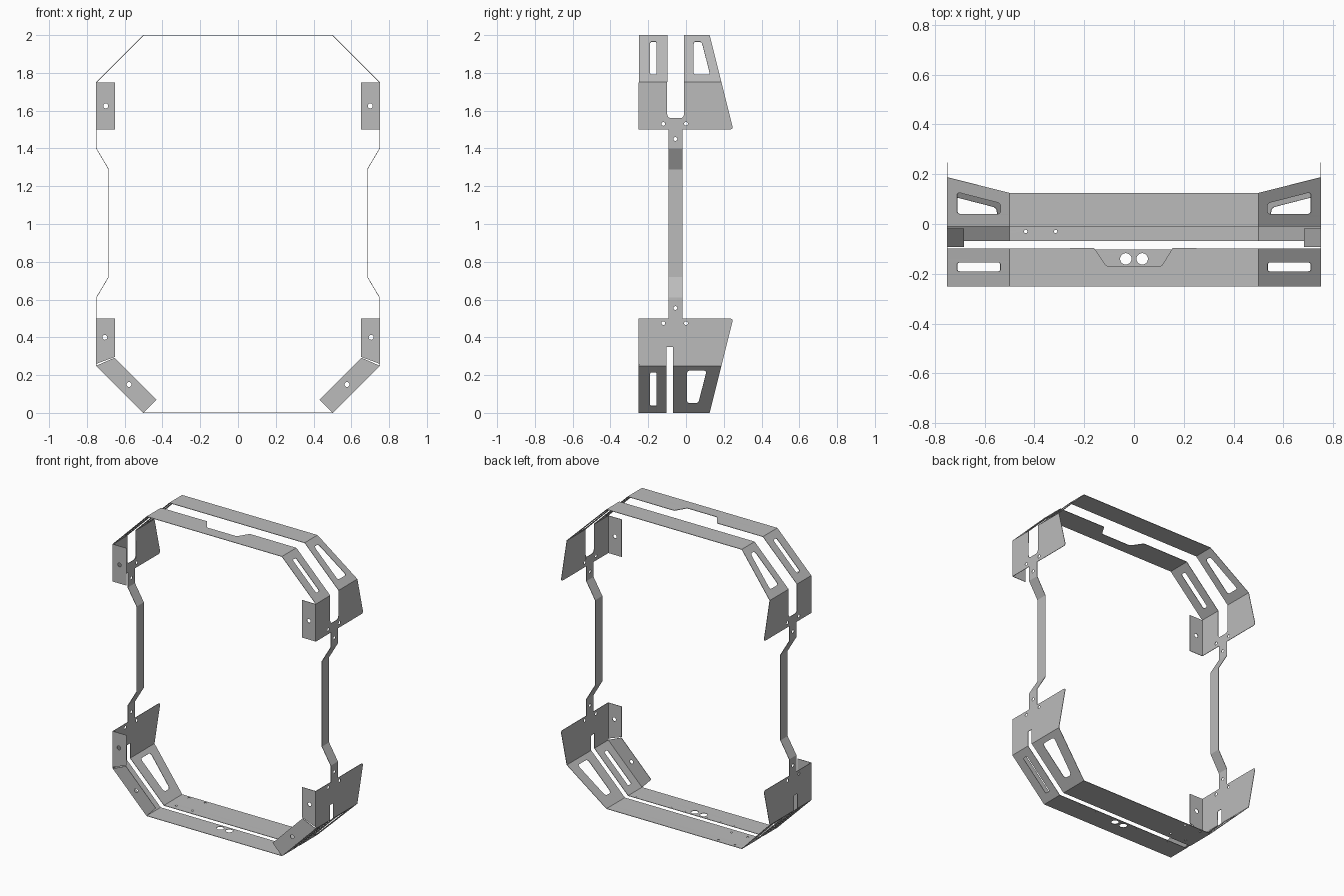
import bpy, bmesh, math
from mathutils import Vector
from mathutils.geometry import tessellate_polygon

cube = bpy.data.objects.get("Cube")
if cube:
    bpy.data.objects.remove(cube, do_unlink=True)

steel = bpy.data.materials.new("plain grey steel")
steel.use_nodes = True
GREY = (0.5, 0.5, 0.5, 1)
steel.diffuse_color = GREY
steel.node_tree.nodes["Principled BSDF"].inputs["Base Color"].default_value = GREY

FRONT = -0.25


def rounded(points, radius=0.0):
    """Round polygon corners; a third value on a point is its own radius."""
    out = []
    for i, p in enumerate(points):
        r = p[2] if len(p) > 2 else radius
        corner = Vector(p[:2])
        if r == 0:
            out.append(corner)
            continue
        before = Vector(points[i - 1][:2])
        after = Vector(points[(i + 1) % len(points)][:2])
        a = corner + (before - corner).normalized() * r
        b = corner + (after - corner).normalized() * r
        for k in range(6):
            t = k / 5
            out.append(a * (1 - t) ** 2 + corner * 2 * t * (1 - t) + b * t * t)
    return out


def circle(u, v, r, n=20):
    return [Vector((u + r * math.cos(math.tau * k / n), v + r * math.sin(math.tau * k / n)))
            for k in range(n)]


def flip(points):
    return [Vector((-p[0], p[1])) for p in points]


def sheet(name, outline, holes, folds, place):
    """Cut a flat blank with holes, crease it at each u in folds, then bend it with place(u, v)."""
    loops = [[Vector((p[0], p[1], 0)) for p in loop] for loop in [outline] + holes]
    bm = bmesh.new()
    verts = [bm.verts.new(p) for loop in loops for p in loop]
    for tri in tessellate_polygon(loops):
        bm.faces.new([verts[i] for i in tri])
    for u in folds:
        bmesh.ops.bisect_plane(bm, geom=bm.verts[:] + bm.edges[:] + bm.faces[:],
                               plane_co=(u, 0, 0), plane_no=(1, 0, 0))
    bmesh.ops.recalc_face_normals(bm, faces=bm.faces[:])
    for v in bm.verts:
        v.co = place(v.co.x, v.co.y)
    mesh = bpy.data.meshes.new(name)
    bm.to_mesh(mesh)
    bm.free()
    mesh.materials.append(steel)
    ob = bpy.data.objects.new(name, mesh)
    bpy.context.collection.objects.link(ob)
    mod = ob.modifiers.new("thickness", "SOLIDIFY")
    mod.thickness = 0.003
    mod.offset = 0
    return ob


def bend(top):
    """Flat middle, sloped shoulder and upright end; u runs outward from the centre."""
    def place(u, v):
        x = math.copysign(min(abs(u), 0.75), u)
        rise = max(0, abs(u) - 0.5)
        return Vector((x, v, 2 - rise if top else rise))
    return place


# Outline shared by both wide brackets: the rear edge flares along the ends
blank = rounded([(-1, FRONT), (1, FRONT), (1, 0.25, 0.02), (0.5, 0.125),
                 (-0.5, 0.125), (-1, 0.25, 0.02)])
creases = (-0.75, -0.5, 0.5, 0.75)

# Upper bracket: long slot with a notch, shoulder windows and bolt holes
slot = rounded([(-0.94, -0.1, 0.025), (-0.16, -0.097), (-0.11, -0.17, 0.01), (0.11, -0.17, 0.01),
                (0.155, -0.097), (0.94, -0.1, 0.025), (0.94, -0.01, 0.025), (-0.94, -0.01, 0.025)])
side_cuts = [
    rounded([(0.535, 0.04), (0.71, 0.04), (0.71, 0.128), (0.535, 0.083)], 0.014),
    rounded([(0.535, -0.19), (0.71, -0.19), (0.71, -0.155), (0.535, -0.155)], 0.01),
    circle(0.97, -0.12, 0.01), circle(0.97, 0, 0.01)]
sheet("upper_bracket", blank, [slot] + side_cuts + [flip(c) for c in side_cuts],
      creases, bend(True))

# Lower bracket: narrow slot, two cable holes and four screw holes
slot = rounded([(-0.85, -0.103), (0.85, -0.103), (0.85, -0.068), (-0.85, -0.068)], 0.006)
side_cuts = [
    rounded([(0.55, 0.005), (0.725, 0.005), (0.725, 0.11), (0.55, 0.065)], 0.018),
    rounded([(0.537, -0.19), (0.715, -0.19), (0.715, -0.155), (0.537, -0.155)], 0.008),
    circle(0.975, -0.12, 0.01), circle(0.975, 0, 0.01)]
middle_cuts = [circle(x, -0.14, 0.023) for x in (-0.033, 0.033)]
middle_cuts += [circle(x, y, 0.007) for x in (-0.435, -0.315) for y in (-0.03, 0.105)]
sheet("lower_bracket", blank, [slot] + middle_cuts + side_cuts + [flip(c) for c in side_cuts],
      creases, bend(False))

# Parts repeated on both sides
for side, label in ((1, "left"), (-1, "right")):

    # Upright strap, stepped inward between the brackets
    def strap(z, y):
        step = min(1, max(0, (0.395 - abs(z - 1.005)) / 0.11))
        return Vector((side * (0.75 - 0.065 * step), y, z))
    sheet(label + "_strap",
          [(0.5, -0.093), (1.5, -0.093), (1.5, -0.018), (0.5, -0.018)],
          [circle(0.555, -0.056, 0.01), circle(1.45, -0.056, 0.01)],
          (0.61, 0.72, 1.29, 1.4), strap)

    # Mounting flanges turned inward along the front edges
    def front(x, z):
        return Vector((side * x, FRONT, z))
    sheet(label + "_upper_flange",
          [(0.65, 1.5), (0.75, 1.5), (0.75, 1.75), (0.65, 1.75)],
          [circle(0.7, 1.625, 0.013)], (), front)
    sheet(label + "_lower_flange",
          [(0.65, 0.5), (0.65, 0.297), (0.75, 0.26), (0.75, 0.5)],
          [circle(0.705, 0.4, 0.013)], (), front)
    sheet(label + "_sloped_flange",
          [(0.5, 0), (0.75, 0.25), (0.653, 0.292), (0.432, 0.07)],
          [circle(0.577, 0.15, 0.013)], (), front)
